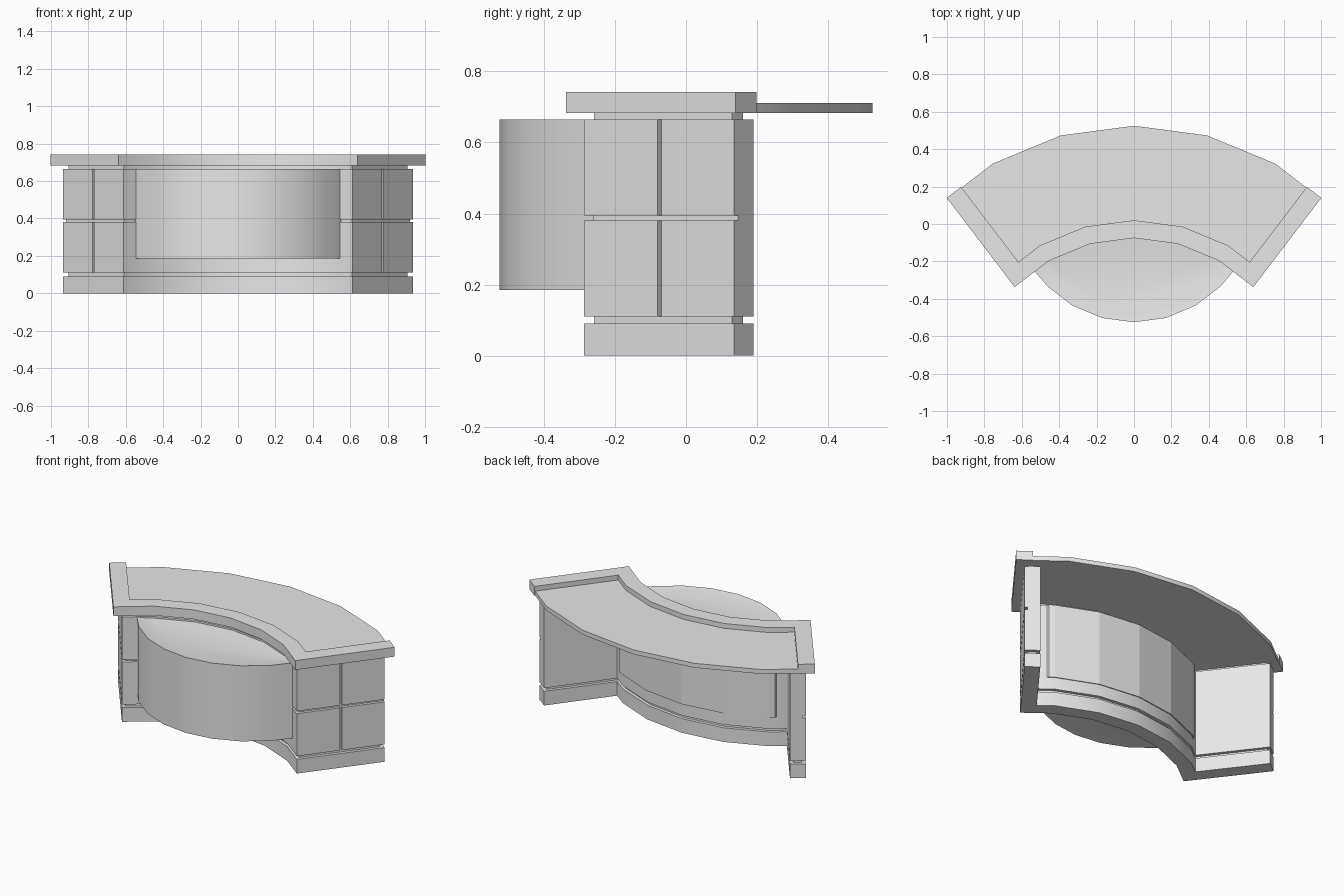
import bpy, bmesh
from math import sin, cos, radians
from mathutils import Vector
from mathutils.geometry import intersect_line_line_2d as _unused, intersect_point_line

cube = bpy.data.objects.get("Cube")
if cube:
    bpy.data.objects.remove(cube, do_unlink=True)

grey = bpy.data.materials.new("light_grey")
grey.use_nodes = True
grey.diffuse_color = (0.8, 0.8, 0.8, 1)
grey.node_tree.nodes["Principled BSDF"].inputs["Base Color"].default_value = (0.8, 0.8, 0.8, 1)

CENTRE = Vector((0, -0.985))        # centre of the counter's curve
WING_END = Vector((0.935, 0.135))   # outer back corner of a wing
ALONG = Vector((0.606, 0.795)).normalized()
OUT = Vector((ALONG.y, -ALONG.x))


def arc_point(r, deg, centre=CENTRE):
    return centre + Vector((r * sin(radians(deg)), r * cos(radians(deg))))


def wing_point(out, along):
    return WING_END + OUT * out + ALONG * along


def edge_path(r, out, end=None):
    """Half of a faceted arc, its corner with the wing, and the wing's end."""
    a, b = arc_point(r, 30), arc_point(r, 45)
    p, d = wing_point(out, 0), b - a
    t = (p - a).dot(OUT) / d.dot(OUT)
    pts = [arc_point(r, 0), arc_point(r, 15), a, a + d * t]
    if end is not None:
        pts.append(wing_point(out, end))
    return pts


def mirrored(half):
    return [Vector((-p.x, p.y)) for p in half[:0:-1]] + half


def band(front, back):
    return mirrored(front) + mirrored(back)[::-1]


def prism(name, outline, z0, z1, inset=0, depth=0):
    bm = bmesh.new()
    low = bm.faces.new([bm.verts.new((p.x, p.y, z0)) for p in outline])
    ext = bmesh.ops.extrude_face_region(bm, geom=[low], use_keep_orig=True)
    bmesh.ops.translate(bm, vec=(0, 0, z1 - z0),
                        verts=[v for v in ext["geom"] if isinstance(v, bmesh.types.BMVert)])
    bmesh.ops.recalc_face_normals(bm, faces=bm.faces)
    if inset:
        caps = [f for f in bm.faces if abs(f.normal.z) > 0.9]
        bmesh.ops.inset_individual(bm, faces=caps, thickness=inset, depth=-depth)
    mesh = bpy.data.meshes.new(name)
    bm.to_mesh(mesh)
    bm.free()
    mesh.materials.append(grey)
    obj = bpy.data.objects.new(name, mesh)
    bpy.context.collection.objects.link(obj)
    bpy.ops.object.select_all(action="DESELECT")
    obj.select_set(True)
    bpy.context.view_layer.objects.active = obj
    bpy.ops.object.shade_smooth_by_angle(angle=radians(25))
    return obj


# Base and the recessed bands under and over the panels
recess = band(edge_path(0.955, -0.02, -0.022), edge_path(1.005, -0.071, -0.022))
prism("base", band(edge_path(0.935, 0, 0), edge_path(1.025, -0.091, 0)), 0, 0.09)
prism("lower_recess", recess, 0.09, 0.11)
prism("upper_recess", recess, 0.665, 0.683)

# Wall core with raised panels separated by grooves
prism("wall", band(edge_path(0.953, -0.018, 0), edge_path(1.025, -0.091, 0)), 0.11, 0.665)
for level, z0, z1 in (("lower", 0.11, 0.38), ("upper", 0.395, 0.665)):
    prism(level + "_curved_panel",
          band(edge_path(0.935, 0, -0.271), edge_path(0.953, -0.018, -0.271)), z0, z1)
    for side, s in (("left", 1), ("right", -1)):
        plate = [wing_point(0, -0.257), wing_point(0, 0),
                 wing_point(-0.018, 0), wing_point(-0.018, -0.257)]
        prism(f"{level}_{side}_wing_panel", [Vector((s * p.x, p.y)) for p in plate], z0, z1)

# Bulging front display with shallow recesses in top and bottom
bulge = [arc_point(0.655, 180 - a, Vector((0, 0.13))) for a in (0, 15, 30, 45)]
bulge.append(Vector((0.55, -0.23)))
rear = [arc_point(1.032, a) for a in (0, 15, 30, 32)]
display = prism("front_display", band(bulge, rear), 0.185, 0.664, 0.06, 0.01)
for face in display.data.polygons:
    if face.normal.y > 0.5:
        face.use_smooth = False

# Counter top and its raised rim
prism("counter_top", band(edge_path(1.005, -0.047), edge_path(1.51, -0.047)), 0.683, 0.711)
prism("counter_rim", band(edge_path(0.91, 0.05, 0.044), edge_path(1.005, -0.047, 0.044)),
      0.683, 0.742)
